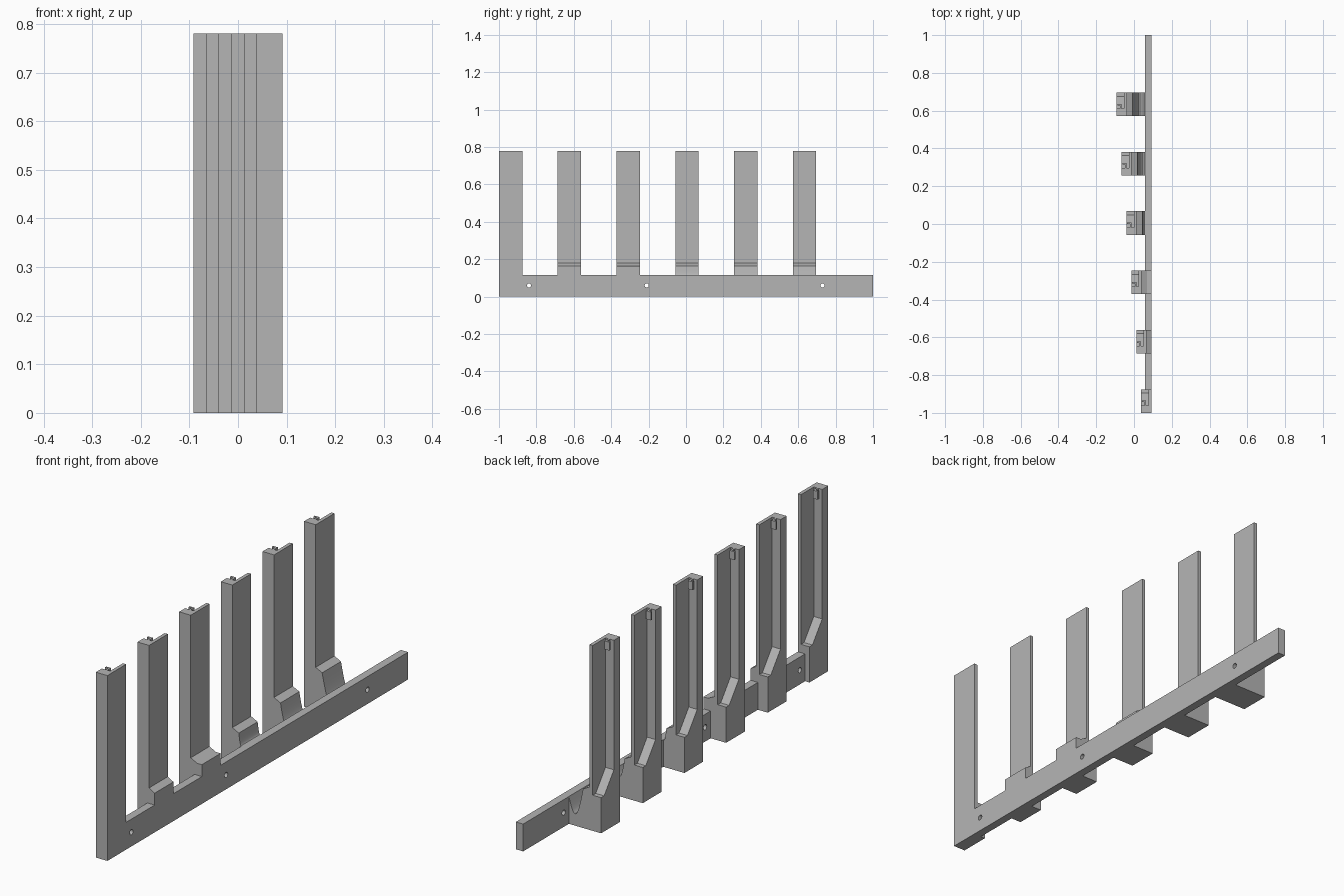
import bpy, bmesh, math
from mathutils import Vector

cube = bpy.data.objects.get("Cube")
if cube:
    bpy.data.objects.remove(cube, do_unlink=True)

grey = bpy.data.materials.new("plain grey")
grey.use_nodes = True
COLOUR = (0.46, 0.46, 0.46, 1)
grey.diffuse_color = COLOUR
grey.node_tree.nodes["Principled BSDF"].inputs["Base Color"].default_value = COLOUR


def prism(name, points, axis, lo, hi):
    """Extrude a profile along x (points are y, z) or y (points are x, z)."""
    place = (lambda p: (lo, p[0], p[1])) if axis == "x" else (lambda p: (p[0], lo, p[1]))
    bm = bmesh.new()
    face = bm.faces.new([bm.verts.new(place(p)) for p in points])
    ext = bmesh.ops.extrude_face_region(bm, geom=[face])
    offset = Vector((hi - lo, 0, 0)) if axis == "x" else Vector((0, hi - lo, 0))
    bmesh.ops.translate(bm, verts=[v for v in ext["geom"] if isinstance(v, bmesh.types.BMVert)], vec=offset)
    bmesh.ops.recalc_face_normals(bm, faces=bm.faces)
    mesh = bpy.data.meshes.new(name)
    bm.to_mesh(mesh)
    bm.free()
    mesh.materials.append(grey)
    ob = bpy.data.objects.new(name, mesh)
    bpy.context.collection.objects.link(ob)
    return ob


def rect(a0, a1, z0, z1):
    return [(a0, z0), (a1, z0), (a1, z1), (a0, z1)]


RAIL_IN, RAIL_OUT, RAIL_TOP = 0.058, 0.092, 0.115
HEIGHT, WIDTH, DEPTH = 0.78, 0.125, 0.054
FLOOR, LEDGE_TOP, LEDGE_LOW = 0.15, 0.18, 0.165
PLATE, FLANGE = 0.015, 0.04

# Long rail with three screw holes
rail = prism("rail", rect(-1, 1, 0, RAIL_TOP), "x", RAIL_IN, RAIL_OUT)
for y in (-0.84, -0.21, 0.73):
    circle = [(y + 0.011 * math.cos(a * math.tau / 16), 0.06 + 0.011 * math.sin(a * math.tau / 16))
              for a in range(16)]
    cutter = prism("hole_cutter", circle, "x", 0, 0.15)
    cutter.hide_render = True
    cutter.hide_set(True)
    cut = rail.modifiers.new("hole", "BOOLEAN")
    cut.operation, cut.solver, cut.object = "DIFFERENCE", "EXACT", cutter

# Row of upright posts, each set further from the rail
for i in range(6):
    y0 = -1 + 0.3142 * i
    y1 = y0 + WIDTH
    x0 = 0.038 - 0.026 * i
    back = x0 + DEPTH
    tag = f"_{i + 1}"

    # Flange along the front edge, with a sloped gusset at its foot
    side = [(y0, 0), (y1, 0), (y1, FLOOR), (y0 + 0.105, FLOOR),
            (y0 + FLANGE, 0.235), (y0 + FLANGE, HEIGHT), (y0, HEIGHT)]
    prism("post_flange" + tag, side, "x", x0, back - PLATE)

    # Thin back plate
    prism("post_plate" + tag, rect(y0, y1, 0, HEIGHT), "x", back - PLATE, back)

    # Small hook at the top of the channel
    yh = y0 + FLANGE
    prism("hook_arm" + tag, rect(yh, yh + 0.025, HEIGHT - 0.035, HEIGHT), "x", x0 + 0.018, x0 + 0.026)
    prism("hook_tip" + tag, rect(yh + 0.017, yh + 0.025, HEIGHT - 0.035, HEIGHT), "x", x0 + 0.004, x0 + 0.018)

    # Foot joining the post to the rail: a ledge, then a rounded trough
    if i == 0:
        continue
    edge = back + 0.03
    foot = [(back, 0), (back, LEDGE_TOP)]
    if i < 3:
        foot += [(min(edge, RAIL_OUT), LEDGE_LOW)]
        if edge < RAIL_OUT:
            foot += [(RAIL_OUT, LEDGE_LOW)]
        foot += [(RAIL_OUT, 0)]
    else:
        gap = RAIL_IN - edge
        for k in range(13):
            t = k / 12
            z = LEDGE_LOW + (RAIL_TOP - LEDGE_LOW) * t - 1.35 * gap * math.sin(math.pi * t)
            foot.append((edge + gap * t, z))
        foot.append((RAIL_IN, 0))
    foot_ob = prism("post_foot" + tag, foot, "y", y0, y1)
    bpy.ops.object.select_all(action="DESELECT")
    foot_ob.select_set(True)
    bpy.context.view_layer.objects.active = foot_ob
    bpy.ops.object.shade_smooth_by_angle(angle=math.radians(25))
